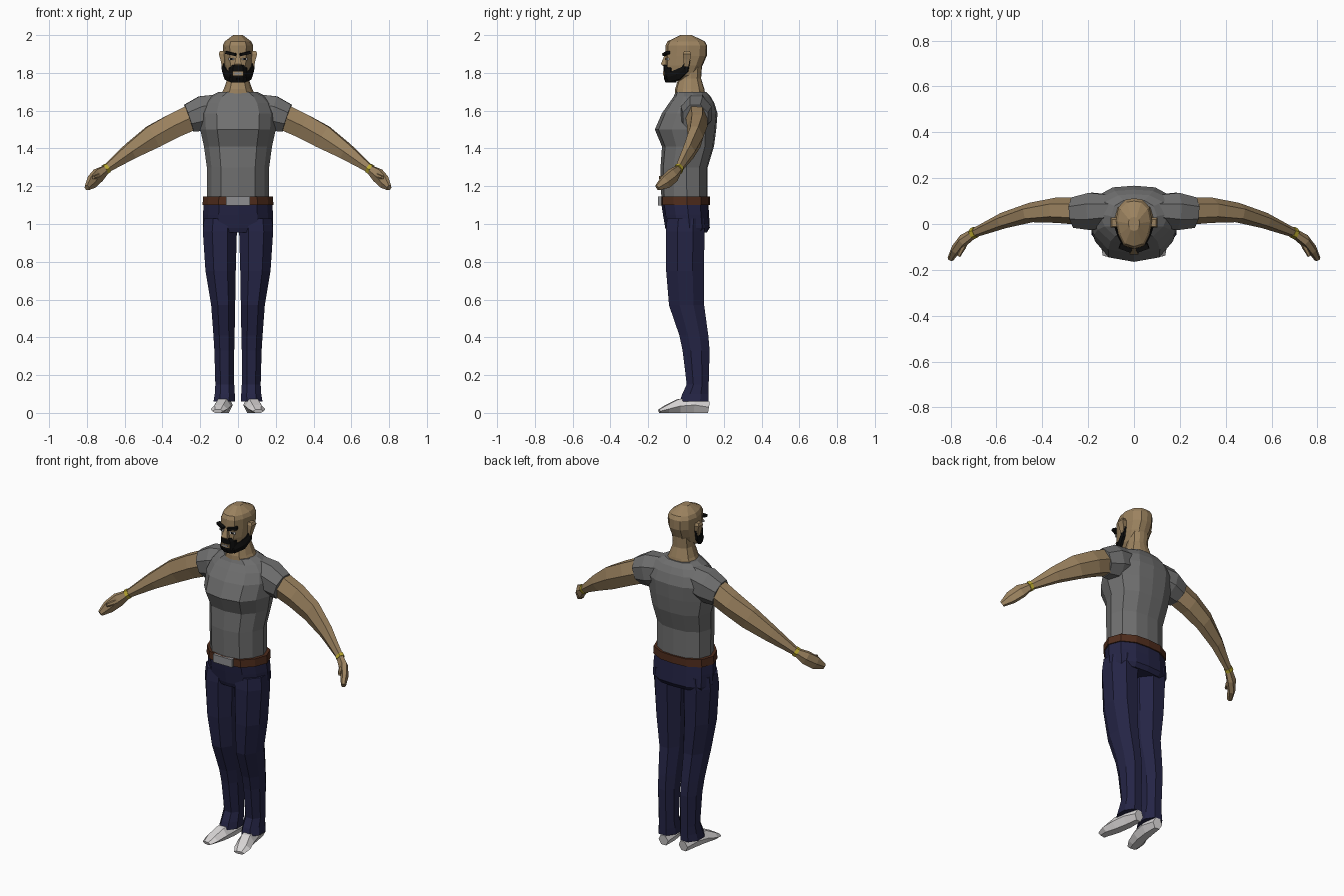
import bpy, bmesh, math
from mathutils import Vector, Matrix

if "Cube" in bpy.data.objects:
    bpy.data.objects.remove(bpy.data.objects["Cube"])


def material(name, *rgb):
    m = bpy.data.materials.new(name)
    m.use_nodes = True
    m.diffuse_color = (*rgb, 1)
    bsdf = next(n for n in m.node_tree.nodes if n.type == "BSDF_PRINCIPLED")
    bsdf.inputs["Base Color"].default_value = (*rgb, 1)
    return m


skin = material("skin", .33, .225, .115)
shirt = material("grey_cotton", .16, .16, .16)
denim = material("navy_denim", .018, .018, .06)
leather = material("brown_leather", .08, .026, .012)
metal = material("buckle_metal", .27, .27, .28)
canvas = material("white_canvas", .68, .66, .66)
hair = material("black_hair", .004, .004, .004)
gold = material("gold", .5, .4, .03)

# Unit outlines, front centre first, going round the body
HALF = [(0, -1), (.55, -.88), (.85, -.45), (1, .1), (.85, .65), (.45, .95), (0, 1)]
BODY = HALF + [(-x, y) for x, y in reversed(HALF[1:-1])]
OCTAGON = [(-.45, -1), (.45, -1), (1, -.4), (1, .4), (.45, 1), (-.45, 1), (-1, .4), (-1, -.4)]
BOX = [(-1, -1), (1, -1), (1, 1), (-1, 1)]


def finish(name, bm, mat, mirror):
    bmesh.ops.recalc_face_normals(bm, faces=bm.faces)
    mesh = bpy.data.meshes.new(name)
    bm.to_mesh(mesh)
    bm.free()
    mesh.materials.append(mat)
    obj = bpy.data.objects.new(name, mesh)
    bpy.context.collection.objects.link(obj)
    if mirror:
        mod = obj.modifiers.new("Mirror", "MIRROR")
        mod.use_mirror_merge = False
    return obj


def loft(name, rings, mat, mirror=False):
    """Skin a list of equal rings and cap both ends."""
    bm = bmesh.new()
    rows = [[bm.verts.new(p) for p in ring] for ring in rings]
    n = len(rows[0])
    for a, b in zip(rows, rows[1:]):
        for i in range(n):
            j = (i + 1) % n
            bm.faces.new((a[i], a[j], b[j], b[i]))
    bm.faces.new(rows[0])
    bm.faces.new(rows[-1])
    return finish(name, bm, mat, mirror)


def stack(name, rows, mat, shape=BODY, mirror=False):
    """Level rings, each (z, x min, x max, y front, y back)."""
    rings = []
    for z, x0, x1, y0, y1 in rows:
        rings.append([((x0 + x1) / 2 + u * (x1 - x0) / 2,
                       (y0 + y1) / 2 + v * (y1 - y0) / 2, z) for u, v in shape])
    return loft(name, rings, mat, mirror)


def body(name, rows, mat, shape=BODY):
    """Level rings centred on x, each (z, half width, y front, y back)."""
    return stack(name, [(z, -w, w, f, b) for z, w, f, b in rows], mat, shape)


def tube(name, rows, mat, n=6, mirror=True):
    """Rings square to a path, each (x, y, z, half height, half width)."""
    centres = [Vector(r[:3]) for r in rows]
    rings = []
    for i, (c, row) in enumerate(zip(centres, rows)):
        d = (centres[min(i + 1, len(rows) - 1)] - centres[max(i - 1, 0)]).normalized()
        side = d.cross(Vector((0, 0, 1))).normalized()
        up = side.cross(d)
        ring = []
        for k in range(n):
            a = math.tau * (k + .5) / n
            p = c + up * row[3] * math.cos(a) / math.cos(math.pi / n) + side * row[4] * math.sin(a)
            p.z = max(p.z, 0)
            ring.append(p)
        rings.append(ring)
    return loft(name, rings, mat, mirror)


def block(name, centre, size, mat, turn=0, roll=0, mirror=False):
    bm = bmesh.new()
    bmesh.ops.create_cube(bm, size=1)
    place = (Matrix.Translation(centre) @ Matrix.Rotation(math.radians(turn), 4, "Z")
             @ Matrix.Rotation(math.radians(roll), 4, "Y") @ Matrix.Diagonal((*size, 1)))
    bm.transform(place)
    return finish(name, bm, mat, mirror)


# Shirt
body("shirt_torso", [
    (1.12, .165, -.13, .115), (1.30, .165, -.135, .115), (1.41, .18, -.127, .148),
    (1.50, .20, -.165, .16), (1.585, .205, -.128, .167), (1.64, .185, -.09, .15),
    (1.675, .15, -.065, .13), (1.70, .10, -.055, .107)], shirt)
tube("shirt_sleeves", [
    (.07, .06, 1.605, .085, .07), (.185, .055, 1.585, .093, .088),
    (.26, .05, 1.56, .075, .072)], shirt, n=8)

# Arms and hands
tube("arms", [
    (.22, .055, 1.575, .068, .06), (.34, .06, 1.52, .065, .055), (.45, .05, 1.462, .062, .043),
    (.57, .015, 1.385, .043, .035), (.70, -.04, 1.29, .02, .02)], skin)
tube("bracelets", [(.69, -.035, 1.297, .025, .025), (.705, -.042, 1.287, .025, .025)], gold)
tube("hands", [
    (.695, -.038, 1.293, .02, .02), (.74, -.068, 1.258, .036, .026),
    (.775, -.108, 1.222, .035, .022), (.80, -.152, 1.192, .015, .014)], skin)
tube("thumbs", [
    (.73, -.06, 1.262, .015, .014), (.745, -.10, 1.25, .013, .013),
    (.765, -.14, 1.245, .008, .008)], skin)

# Trousers
body("trouser_hips", [
    (.955, .18, -.10, .11), (.98, .186, -.11, .126), (1.05, .186, -.122, .122),
    (1.115, .18, -.132, .118)], denim)
stack("trouser_legs", [
    (.06, .015, .13, -.033, .12), (.10, .017, .123, -.02, .12), (.15, .02, .12, .004, .12),
    (.33, .02, .125, -.018, .125), (.41, .018, .13, -.035, .118), (.57, .015, .142, -.09, .096),
    (.75, .012, .172, -.105, .095), (.96, .006, .186, -.107, .098),
    (1.03, .002, .18, -.10, .10)], denim, OCTAGON, mirror=True)

# Belt
body("belt", [(1.10, .188, -.14, .126), (1.145, .184, -.14, .126)], leather)
block("belt_buckle", (0, -.136, 1.122), (.125, .022, .046), metal)

# Shoes
tube("shoes", [
    (.065, .12, .03, .03, .03), (.07, .04, .042, .042, .042), (.083, -.04, .036, .036, .046),
    (.10, -.10, .021, .021, .046), (.107, -.142, .009, .009, .03)], canvas)

# Neck and head
body("neck", [
    (1.67, .10, -.06, .105), (1.715, .075, -.058, .097), (1.77, .056, -.04, .08),
    (1.84, .055, -.04, .085)], skin)
body("head", [
    (1.757, .04, -.10, -.02), (1.79, .06, -.109, .06), (1.84, .073, -.111, .088),
    (1.89, .078, -.11, .11), (1.945, .08, -.108, .112), (1.967, .07, -.098, .10),
    (2.0, .025, -.03, .03)], skin)
stack("ears", [
    (1.835, .065, .086, -.01, .012), (1.87, .065, .093, -.014, .022),
    (1.90, .065, .102, -.016, .028), (1.915, .065, .096, -.01, .02)], skin, BOX, mirror=True)
body("nose", [
    (1.838, .016, -.124, -.09), (1.848, .019, -.133, -.09), (1.897, .008, -.112, -.09)], skin, BOX)

# Eyes and brows
block("eye_whites", (.036, -.1, 1.874), (.03, .008, .011), canvas, turn=20, mirror=True)
block("pupils", (.035, -.103, 1.874), (.011, .006, .011), hair, turn=20, mirror=True)
block("eyebrows", (.037, -.105, 1.902), (.056, .024, .014), hair, turn=20, roll=-12, mirror=True)

# Beard
tube("jaw_beard", [
    (.076, .012, 1.87, .011, .01), (.074, -.005, 1.82, .02, .013), (.06, -.045, 1.79, .028, .014),
    (.036, -.09, 1.776, .024, .016), (-.01, -.103, 1.77, .021, .014)], hair)
body("goatee", [
    (1.75, .04, -.108, -.05), (1.775, .05, -.117, -.05), (1.825, .05, -.119, -.05),
    (1.842, .036, -.121, -.05)], hair)
block("mouth", (0, -.117, 1.797), (.056, .008, .02), skin)
block("teeth", (0, -.119, 1.797), (.036, .007, .009), metal)
